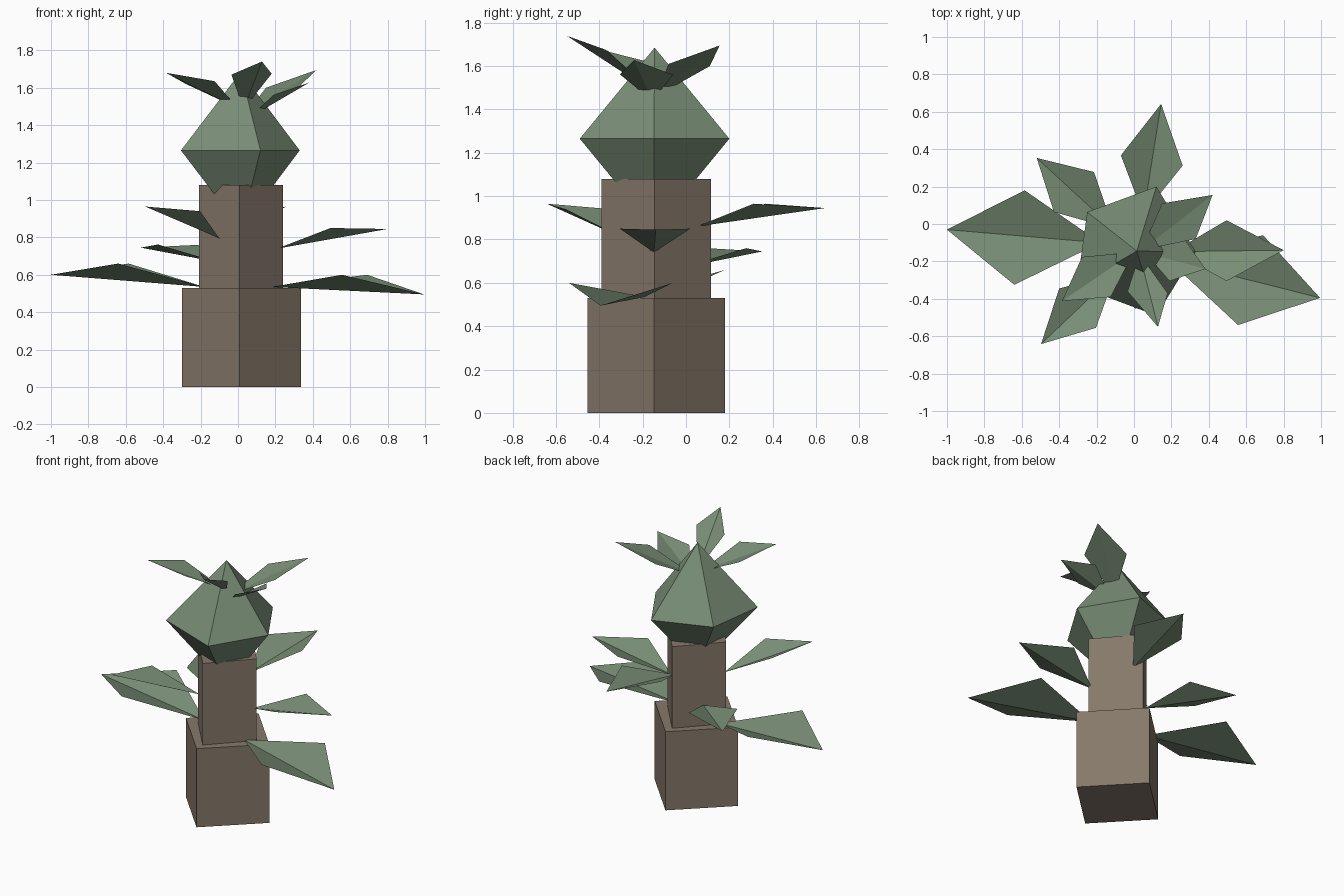
import bpy
from math import cos, sin, pi


def material(name, rgb):
    m = bpy.data.materials.new(name)
    m.diffuse_color = (*rgb, 1)
    return m


BARK = material("bark", (0.24, 0.19, 0.145))
GREEN = material("leaf_green", (0.19, 0.27, 0.18))


def mesh_object(name, verts, faces, mat):
    me = bpy.data.meshes.new(name)
    me.from_pydata(verts, [], faces)
    me.materials.append(mat)
    ob = bpy.data.objects.new(name, me)
    bpy.context.collection.objects.link(ob)
    return ob


def trunk(name, cx, cy, rx, ry, z0, z1):
    # square block standing corner-on to the front
    ring = [(cx + rx * cos(i * pi / 2 - 0.03), cy + ry * sin(i * pi / 2 - 0.03)) for i in range(4)]
    verts = [(x, y, z) for z in (z0, z1) for x, y in ring]
    faces = [(3, 2, 1, 0), (4, 5, 6, 7)]
    faces += [(i, (i + 1) % 4, (i + 1) % 4 + 4, i + 4) for i in range(4)]
    mesh_object(name, verts, faces, BARK)


def leaf(name, base, side_a, tip, side_b):
    # kite folded along its midrib
    mesh_object(name, [base, side_a, tip, side_b], [(0, 1, 2), (0, 2, 3)], GREEN)


# Trunk blocks
trunk("lower_trunk", 0.018, -0.137, 0.318, 0.317, 0, 0.53)
trunk("upper_trunk", 0.016, -0.137, 0.225, 0.252, 0.53, 1.08)

# Five-sided double-pyramid bulb
ring = [(0.33, -0.148), (0.12, 0.2), (-0.25, 0.064), (-0.305, -0.33), (0.12, -0.49)]
verts = [(x, y, 1.265) for x, y in ring] + [(0.015, -0.145, 1.685), (0.015, -0.145, 0.845)]
faces = []
for i in range(5):
    j = (i + 1) % 5
    faces += [(i, j, 5), (j, i, 6)]
mesh_object("bulb", verts, faces, GREEN)

# Trunk leaves: base, right side, tip, left side
leaf("left_leaf", (-0.18, -0.1, 0.535), (-0.585, 0.18, 0.66), (-1, -0.03, 0.60), (-0.64, -0.325, 0.66))
leaf("right_low_leaf", (0.18, -0.19, 0.535), (0.556, -0.54, 0.60), (0.995, -0.395, 0.495), (0.69, -0.06, 0.60))
leaf("right_mid_leaf", (0.21, -0.148, 0.74), (0.495, -0.305, 0.85), (0.8, -0.14, 0.845), (0.495, 0.02, 0.85))
leaf("back_leaf", (0.05, 0.05, 0.86), (0.26, 0.312, 0.965), (0.145, 0.642, 0.945), (-0.07, 0.367, 0.965))
leaf("front_left_leaf", (-0.1, -0.265, 0.795), (-0.4, -0.345, 0.94), (-0.497, -0.642, 0.965), (-0.203, -0.555, 0.94))
leaf("back_left_leaf", (-0.11, -0.025, 0.668), (-0.214, 0.278, 0.76), (-0.52, 0.353, 0.745), (-0.428, 0.064, 0.762))

# Crown leaves
leaf("crown_front_leaf", (0.03, -0.16, 1.485), (-0.035, -0.36, 1.67), (0.128, -0.55, 1.74), (0.18, -0.37, 1.675))
leaf("crown_left_leaf", (0, -0.15, 1.49), (-0.278, -0.176, 1.62), (-0.385, -0.412, 1.68), (-0.125, -0.39, 1.635))
leaf("crown_back_leaf", (0.04, -0.14, 1.46), (0.33, -0.08, 1.61), (0.42, 0.155, 1.695), (0.15, 0.11, 1.6))
leaf("crown_right_leaf", (0.06, -0.155, 1.44), (0.19, -0.305, 1.562), (0.382, -0.24, 1.628), (0.255, -0.06, 1.56))
